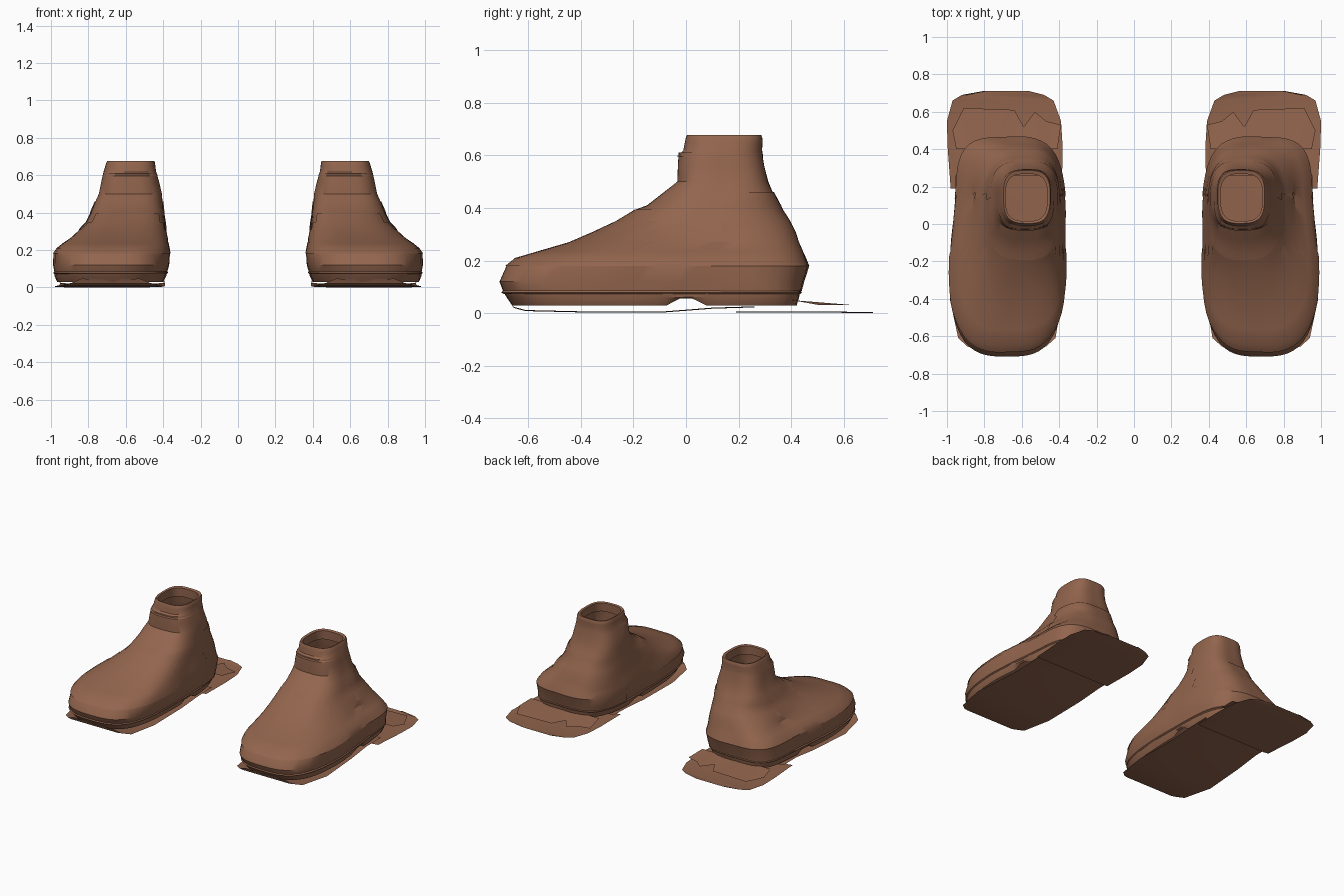
import bpy, math
from mathutils import Vector, noise

brown = bpy.data.materials.new("worn brown leather")
brown.diffuse_color = (0.29, 0.13, 0.075, 1)


def add_part(name, verts, faces, angle=32):
    """Make one part for the right boot and mirror it to the left."""
    me = bpy.data.meshes.new(name)
    me.from_pydata(verts, [], faces)
    me.materials.append(brown)
    me.shade_smooth()
    me.set_sharp_from_angle(angle=math.radians(angle))
    ob = bpy.data.objects.new(name, me)
    bpy.context.collection.objects.link(ob)
    mod = ob.modifiers.new("other_boot", 'MIRROR')
    mod.use_mirror_merge = False
    return ob


STEPS = 72


def ring(z, y0, y1, x0, x1, n, grow):
    """Rounded-box outline at height z: rounder toe, slim waist, worn lumps."""
    pts = []
    for i in range(STEPS):
        t = 2 * math.pi * i / STEPS
        c, s = math.cos(t), math.sin(t)
        p = min(n, 3.15) if s < 0 else n
        r = (abs(c) ** p + abs(s) ** p) ** (-1 / p)
        x = (x0 + x1) / 2 + ((x1 - x0) / 2 + grow) * r * c
        y = (y0 + y1) / 2 + ((y1 - y0) / 2 + grow) * r * s
        if c > 0 and z < 0.3:
            x -= 0.035 * c * math.exp(-((y - 0.15) / 0.25) ** 2)
        lump = 0.006 * noise.noise(Vector((x * 6, y * 6, z * 11)))
        pts.append((x + lump * c, y + lump * s, z))
    return pts


def loft(name, sections, grow=0.0, keep=None, arch=False):
    """Skin stacked outlines; keep(y, z) limits the part to a panel."""
    verts, faces = [], []
    for k, sec in enumerate(sections):
        pts = ring(*sec, grow)
        if arch and k < 3:  # raised arch in the lower edge
            pts = [(x, y, max(z, 0.085 - abs(y) * 1.2 + 0.005 * k)) for x, y, z in pts]
        verts += pts
    for k in range(len(sections) - 1):
        for i in range(STEPS):
            j = (i + 1) % STEPS
            f = (k * STEPS + i, k * STEPS + j, (k + 1) * STEPS + j, (k + 1) * STEPS + i)
            if keep is None or all(keep(verts[v][1], verts[v][2]) for v in f):
                faces.append(f)
    used = sorted({v for f in faces for v in f})
    index = {v: i for i, v in enumerate(used)}
    return add_part(name, [verts[v] for v in used],
                    [tuple(index[v] for v in f) for f in faces])


def sheet(name, rows):
    """Thin sheet with slightly lifted edges from rows of (y, inner x, outer x, z)."""
    verts, faces = [], []
    for y, xa, xb, z in rows:
        d = (xb - xa) * 0.06
        verts += [(xa, y, z + 0.004), (xa + d, y, z), (xb - d, y, z), (xb, y, z + 0.004)]
    for i in range(len(rows) - 1):
        for j in range(3):
            a = 4 * i + j
            faces.append((a, a + 1, a + 5, a + 4))
    return add_part(name, verts, faces)


# Boot upper: z, front y, back y, inner x, outer x, squareness
upper = [
    (0.030, -0.66, 0.42, 0.40, 0.97, 4.0),
    (0.060, -0.68, 0.43, 0.385, 0.985, 4.0),
    (0.085, -0.695, 0.435, 0.38, 0.985, 4.0),
    (0.120, -0.708, 0.445, 0.37, 0.99, 3.8),
    (0.180, -0.68, 0.462, 0.365, 0.99, 3.6),
    (0.210, -0.645, 0.45, 0.37, 0.97, 3.4),
    (0.235, -0.56, 0.44, 0.375, 0.94, 3.3),
    (0.270, -0.44, 0.425, 0.38, 0.895, 3.2),
    (0.310, -0.345, 0.41, 0.385, 0.85, 3.0),
    (0.350, -0.26, 0.39, 0.39, 0.81, 2.9),
    (0.395, -0.19, 0.365, 0.395, 0.785, 2.8),
    (0.410, -0.15, 0.36, 0.397, 0.78, 2.8),
    (0.460, -0.085, 0.333, 0.405, 0.762, 2.8),
    (0.500, -0.035, 0.315, 0.41, 0.745, 2.8),
    (0.560, -0.035, 0.30, 0.425, 0.732, 2.8),
    (0.610, -0.03, 0.292, 0.435, 0.72, 2.8),
]
loft("boot_upper", upper, arch=True)

# Collar around the ankle opening, with a rolled-in rim
loft("ankle_collar", [
    (0.595, -0.038, 0.296, 0.43, 0.724, 2.8),
    (0.618, -0.012, 0.292, 0.437, 0.718, 2.8),
    (0.650, -0.005, 0.293, 0.443, 0.710, 3.0),
    (0.666, -0.002, 0.292, 0.446, 0.706, 3.0),
    (0.677, 0.003, 0.287, 0.452, 0.70, 3.0),
    (0.672, 0.015, 0.268, 0.466, 0.688, 3.0),
    (0.610, 0.012, 0.27, 0.46, 0.69, 3.0),
])

# Heel and toe panels overlapping the upper, leaving a lower strip between them
loft("heel_panel", upper[2:13], grow=0.005,
     keep=lambda y, z: y > 0.13 - max(0, z - 0.36) * 0.5)
loft("toe_panel", upper[4:11], grow=0.004, keep=lambda y, z: y < -0.10)

# Welt ridge just above the sole
loft("welt_strip", [
    (0.072, -0.69, 0.432, 0.383, 0.985, 4.0),
    (0.078, -0.70, 0.441, 0.375, 0.991, 4.0),
    (0.086, -0.695, 0.435, 0.38, 0.985, 4.0),
])

# Loose front sole with a curled toe edge
sheet("front_sole", [
    (-0.67, 0.53, 0.83, 0.045), (-0.655, 0.47, 0.89, 0.02),
    (-0.61, 0.42, 0.94, 0.008), (-0.40, 0.385, 0.985, 0.003),
    (-0.08, 0.39, 0.96, 0.003), (0.10, 0.39, 0.95, 0.017), (0.26, 0.39, 0.955, 0.022),
])

# Loose heel sole reaching out behind the boot
sheet("heel_sole", [
    (0.19, 0.385, 0.98, 0.002), (0.42, 0.382, 0.997, 0.002),
    (0.55, 0.39, 1.0, 0.002), (0.66, 0.43, 0.97, 0.001), (0.69, 0.48, 0.92, 0.0),
    (0.71, 0.56, 0.81, 0.0),
])

# Torn lining flap at the heel
torn = [(0.39, 0.53), (0.47, 0.55), (0.53, 0.60), (0.59, 0.52),
        (0.64, 0.61), (0.91, 0.62), (0.97, 0.50)]
verts = [(0.41 + 0.54 * i / 6, 0.40, 0.05) for i in range(7)]
verts += [(x, y, 0.032) for x, y in torn]
add_part("torn_heel_lining", verts, [(i, i + 1, i + 8, i + 7) for i in range(6)])
